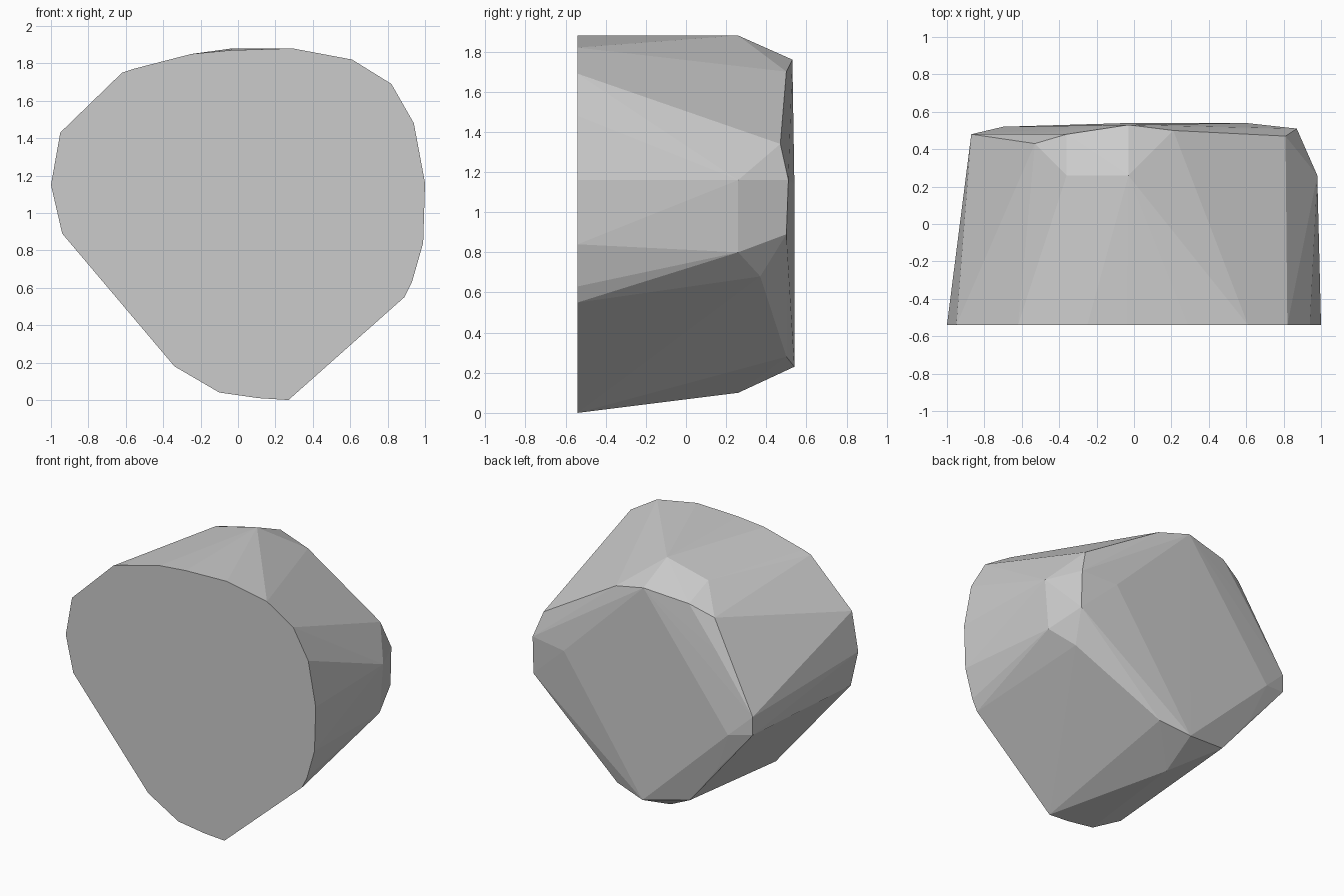
import bpy, bmesh, math

# Flat front outline (x, z), cut at y = FRONT
FRONT = -0.54
outline = [(-0.34, 0.18), (-0.10, 0.04), (0.11, 0.01), (0.27, 0.0), (0.89, 0.55),
           (0.93, 0.63), (0.99, 0.84), (1.0, 1.16), (0.94, 1.48), (0.82, 1.69),
           (0.61, 1.82), (0.29, 1.88), (-0.04, 1.87), (-0.25, 1.85), (-0.56, 1.77),
           (-0.62, 1.75), (-0.95, 1.43), (-1.0, 1.15), (-0.94, 0.89)]

# Chipped corners of the top, right, left and underside
corners = [(-0.03, 0.26, 1.88), (-0.36, 0.26, 1.80), (-0.36, 0.48, 1.715), (-0.53, 0.43, 1.64),
           (-0.58, 0.48, 1.43), (0.98, 0.26, 1.16), (0.95, 0.26, 0.80), (0.81, 0.37, 0.68),
           (-0.06, 0.26, 0.10), (-0.36, 0.47, 0.29), (-0.58, 0.48, 0.57)]

# Corners around the nearly flat back
back = [(-0.03, 0.53, 1.76), (0.21, 0.50, 1.70), (0.81, 0.47, 1.34), (0.87, 0.51, 1.16),
        (0.87, 0.50, 0.89), (0.60, 0.54, 1.14), (0.20, 0.50, 0.28), (-0.03, 0.54, 0.23),
        (-0.70, 0.52, 0.87), (-0.87, 0.48, 0.90), (-0.87, 0.48, 1.03)]

# Boulder: faceted convex hull over all corners
bm = bmesh.new()
for p in [(x, FRONT, z) for x, z in outline] + corners + back:
    bm.verts.new(p)
hull = bmesh.ops.convex_hull(bm, input=bm.verts[:])
bmesh.ops.delete(bm, geom=[v for v in bm.verts if not v.link_faces], context='VERTS')
bmesh.ops.dissolve_limit(bm, angle_limit=math.radians(0.5),
                         verts=bm.verts[:], edges=bm.edges[:])
bmesh.ops.recalc_face_normals(bm, faces=bm.faces[:])

mesh = bpy.data.meshes.new("boulder")
bm.to_mesh(mesh)
bm.free()

stone = bpy.data.materials.new("stone grey")
stone.diffuse_color = (0.6, 0.6, 0.6, 1)
mesh.materials.append(stone)
bpy.context.collection.objects.link(bpy.data.objects.new("boulder", mesh))
